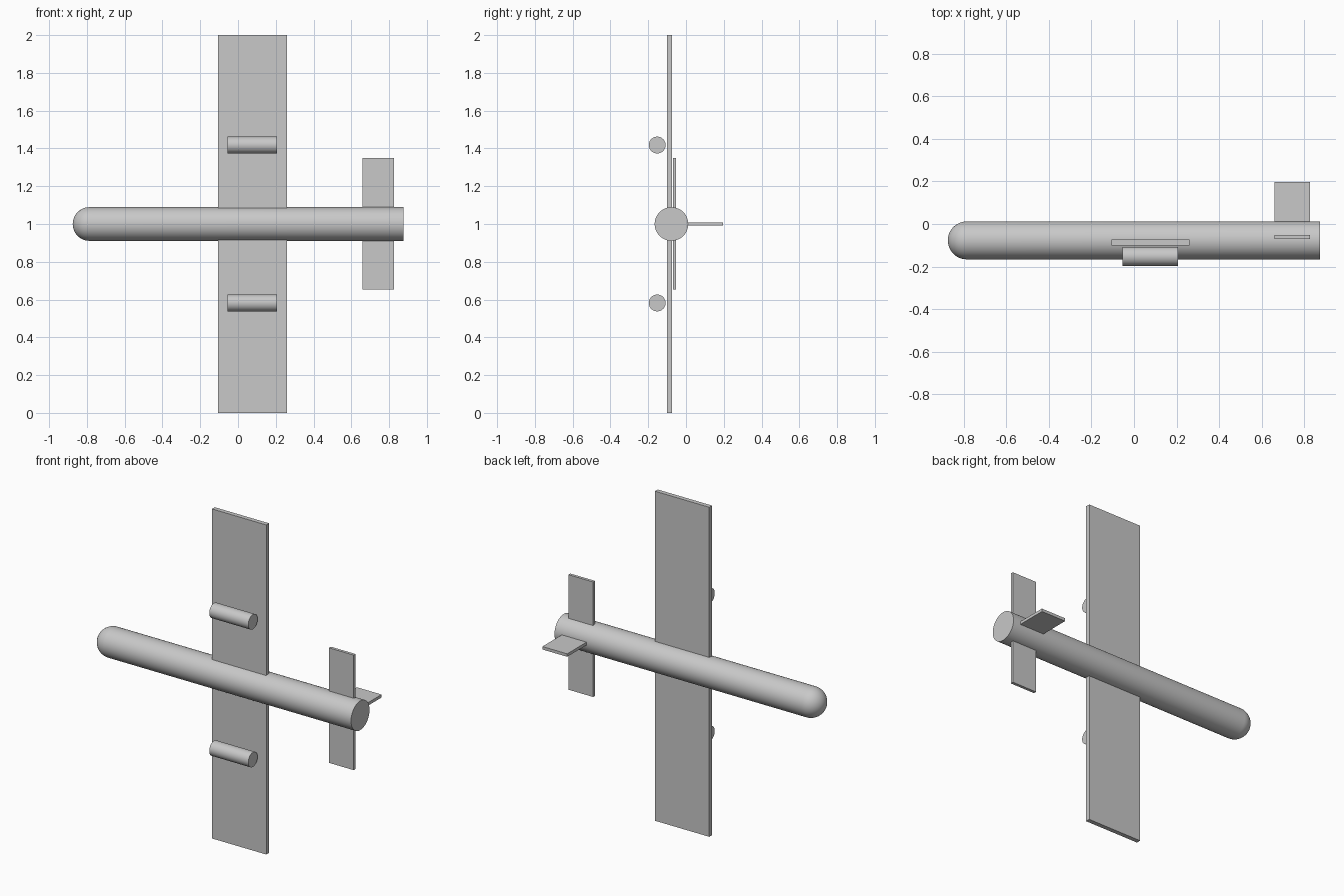
import bpy
import bmesh
from math import cos, sin, pi, radians
from mathutils import Vector

if "Cube" in bpy.data.objects:
    bpy.data.objects.remove(bpy.data.objects["Cube"], do_unlink=True)

grey = bpy.data.materials.new("light_grey")
grey.use_nodes = True
colour = (0.58, 0.58, 0.58, 1)
grey.diffuse_color = colour
grey.node_tree.nodes["Principled BSDF"].inputs["Base Color"].default_value = colour


def finish(name, bm, location):
    bmesh.ops.recalc_face_normals(bm, faces=bm.faces)
    mesh = bpy.data.meshes.new(name)
    bm.to_mesh(mesh)
    bm.free()
    obj = bpy.data.objects.new(name, mesh)
    obj.location = location
    mesh.materials.append(grey)
    bpy.context.collection.objects.link(obj)
    return obj


def plate(name, low, high):
    """Flat box between two opposite corners."""
    low, high = Vector(low), Vector(high)
    bm = bmesh.new()
    bmesh.ops.create_cube(bm, size=1)
    bmesh.ops.scale(bm, vec=high - low, verts=bm.verts)
    return finish(name, bm, (low + high) / 2)


def lathe(name, profile, location, steps=48):
    """Round body turned about the x axis from (x, radius) points."""
    bm = bmesh.new()
    verts = [bm.verts.new((x, 0, r)) for x, r in profile]
    edges = [bm.edges.new(pair) for pair in zip(verts, verts[1:])]
    bmesh.ops.spin(bm, geom=verts + edges, cent=(0, 0, 0), axis=(1, 0, 0),
                   angle=2 * pi, steps=steps)
    bmesh.ops.remove_doubles(bm, verts=bm.verts, dist=0.0001)
    obj = finish(name, bm, location)
    bpy.ops.object.select_all(action='DESELECT')
    obj.select_set(True)
    bpy.context.view_layer.objects.active = obj
    bpy.ops.object.shade_smooth_by_angle(angle=radians(30))
    return obj


# Fuselage with a round nose and a flat tail end
R, END = 0.089, 0.875
nose = [(-END + R - R * cos(a), R * sin(a))
        for a in (i * pi / 24 for i in range(13))]
lathe("fuselage", nose + [(END, R), (END, 0)], (0, -0.077, 1))

# Wing and tail surfaces
plate("wing", (-0.105, -0.1, 0), (0.26, -0.073, 2))
plate("tailplane", (0.66, -0.07, 0.652), (0.826, -0.052, 1.35))
plate("tail_fin", (0.66, -0.02, 0.991), (0.826, 0.197, 1.009))

# Engine pods beside the wing
pod = [(-0.131, 0), (-0.131, 0.0445), (0.131, 0.0445), (0.131, 0)]
for side, sign in (("left", 1), ("right", -1)):
    lathe(side + "_engine", pod, (0.076, -0.1525, 1 + sign * 0.418))
